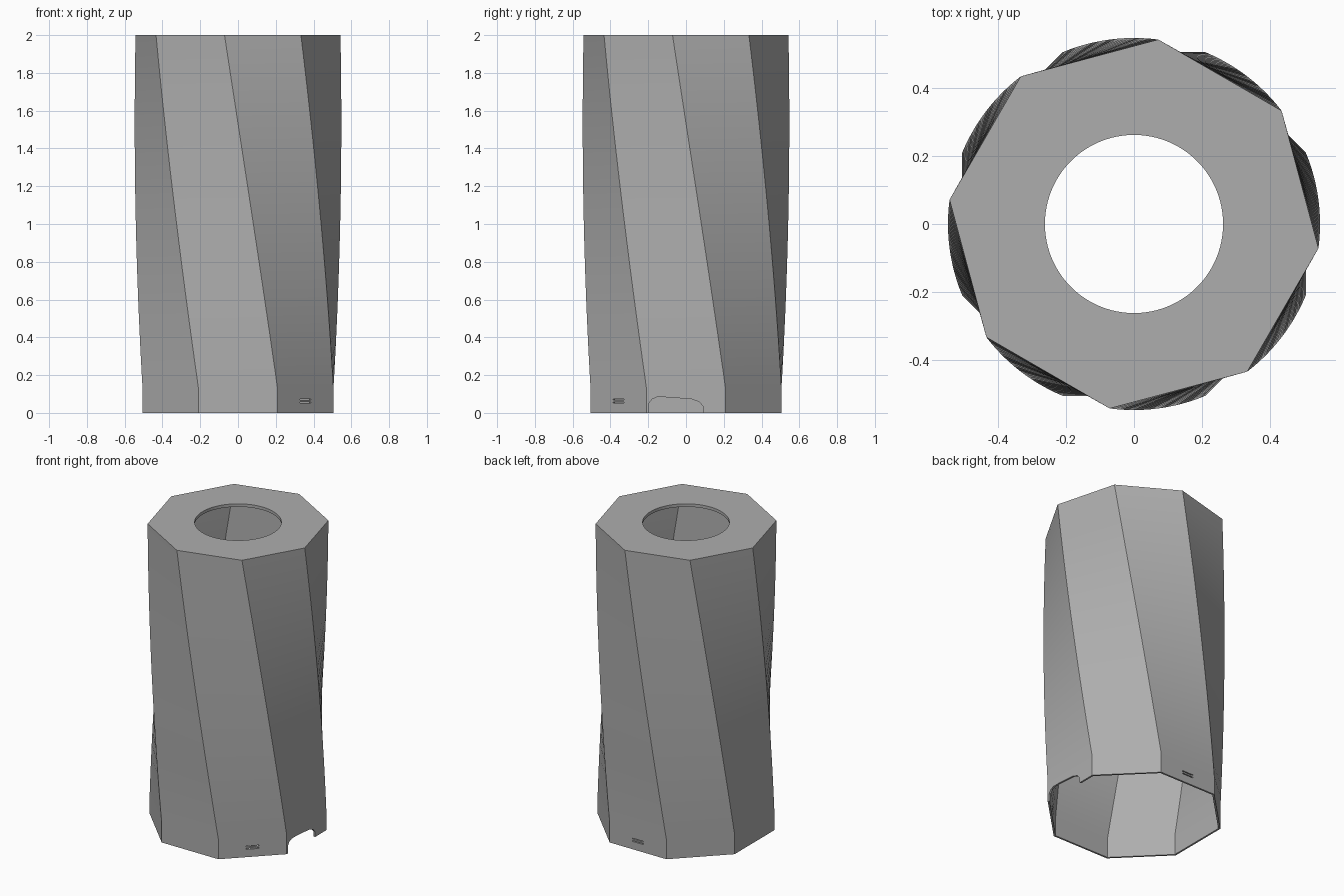
import bpy, bmesh
from math import radians, cos, sin, pi
from mathutils import Matrix

SIDES, RADIUS, HEIGHT = 8, 0.547, 2.0
WALL, LID = 0.012, 0.02
STRAIGHT, TWIST, STEPS = 0.13, radians(-30), 24

if "Cube" in bpy.data.objects:
    bpy.data.objects.remove(bpy.data.objects["Cube"])

grey = bpy.data.materials.new("plain grey")
grey.use_nodes = True
colour = (0.42, 0.42, 0.42, 1)
grey.diffuse_color = colour
grey.node_tree.nodes["Principled BSDF"].inputs["Base Color"].default_value = colour


def make_object(name, bm):
    bmesh.ops.recalc_face_normals(bm, faces=bm.faces)
    mesh = bpy.data.meshes.new(name)
    bm.to_mesh(mesh)
    bm.free()
    mesh.materials.append(grey)
    obj = bpy.data.objects.new(name, mesh)
    bpy.context.collection.objects.link(obj)
    return obj


def twisted_prism(name, radius, bottom, top):
    """Octagonal column: straight foot, then an even twist."""
    bm = bmesh.new()
    heights = [bottom] + [STRAIGHT + (top - STRAIGHT) * i / STEPS for i in range(STEPS + 1)]
    rings = []
    for z in heights:
        turn = TWIST * max(0, z - STRAIGHT) / (HEIGHT - STRAIGHT)
        angles = [turn + (k + 0.5) * 2 * pi / SIDES for k in range(SIDES)]
        rings.append([bm.verts.new((radius * cos(a), radius * sin(a), z)) for a in angles])
    for low, high in zip(rings, rings[1:]):
        for k in range(SIDES):
            n = (k + 1) % SIDES
            bm.faces.new((low[k], low[n], high[n], high[k]))
    bm.faces.new(rings[0])
    bm.faces.new(rings[-1])
    return make_object(name, bm)


def wall_cutter(name, outline, azimuth):
    """Outline (sideways, height) pushed through the wall facing azimuth."""
    bm = bmesh.new()
    face = bm.faces.new([bm.verts.new((0.42, u, z)) for u, z in outline])
    out = bmesh.ops.extrude_face_region(bm, geom=[face])["geom"]
    moved = [v for v in out if isinstance(v, bmesh.types.BMVert)]
    bmesh.ops.translate(bm, verts=moved, vec=(0.2, 0, 0))
    bm.transform(Matrix.Rotation(radians(azimuth), 4, "Z"))
    return make_object(name, bm)


def box(u0, u1, z0, z1):
    return [(u0, z0), (u1, z0), (u1, z1), (u0, z1)]


# Shell and its hollow
body = twisted_prism("twisted_shell", RADIUS, 0, HEIGHT)
cutters = [twisted_prism("hollow", RADIUS - WALL / cos(pi / SIDES), -0.1, HEIGHT - LID)]

# Round opening in the lid
bm = bmesh.new()
bmesh.ops.create_cone(bm, cap_ends=True, segments=96, radius1=0.262, radius2=0.262,
                      depth=0.4, matrix=Matrix.Translation((0, 0, HEIGHT)))
cutters.append(make_object("lid_opening", bm))

# Notches along the foot: wide rounded, half round and square
wide = [(-0.196, -0.05), (-0.196, 0.05), (-0.18, 0.072), (-0.155, 0.083), (-0.11, 0.083),
        (0.03, 0.073), (0.07, 0.058), (0.09, 0.035), (0.095, -0.05)]
arch = [(-0.066, -0.05)] + [(-0.066 * cos(pi * i / 16), 0.009 + 0.066 * sin(pi * i / 16))
                            for i in range(17)] + [(0.066, -0.05)]
cutters.append(wall_cutter("wide_notch", wide, 0))
cutters.append(wall_cutter("arch_notch", arch, 180))
cutters.append(wall_cutter("square_notch", box(-0.068, 0.13, -0.05, 0.078), 135))

# Pairs of thin slots
for azimuth in (-135, -45, 90):
    for z in (0.052, 0.068):
        cutters.append(wall_cutter("slot", box(-0.04, 0.04, z, z + 0.006), azimuth))

# Cut everything out of the shell, then drop the cutters
for cutter in cutters:
    cutter.hide_render = True
    mod = body.modifiers.new(cutter.name, "BOOLEAN")
    mod.operation, mod.solver, mod.object = "DIFFERENCE", "EXACT", cutter
depsgraph = bpy.context.evaluated_depsgraph_get()
result = bpy.data.meshes.new_from_object(body.evaluated_get(depsgraph))
body.modifiers.clear()
body.data = result
for cutter in cutters:
    bpy.data.objects.remove(cutter)

# Smooth sides with crisp corners
bpy.ops.object.select_all(action="DESELECT")
body.select_set(True)
bpy.context.view_layer.objects.active = body
bpy.ops.object.shade_smooth_by_angle(angle=radians(30))
